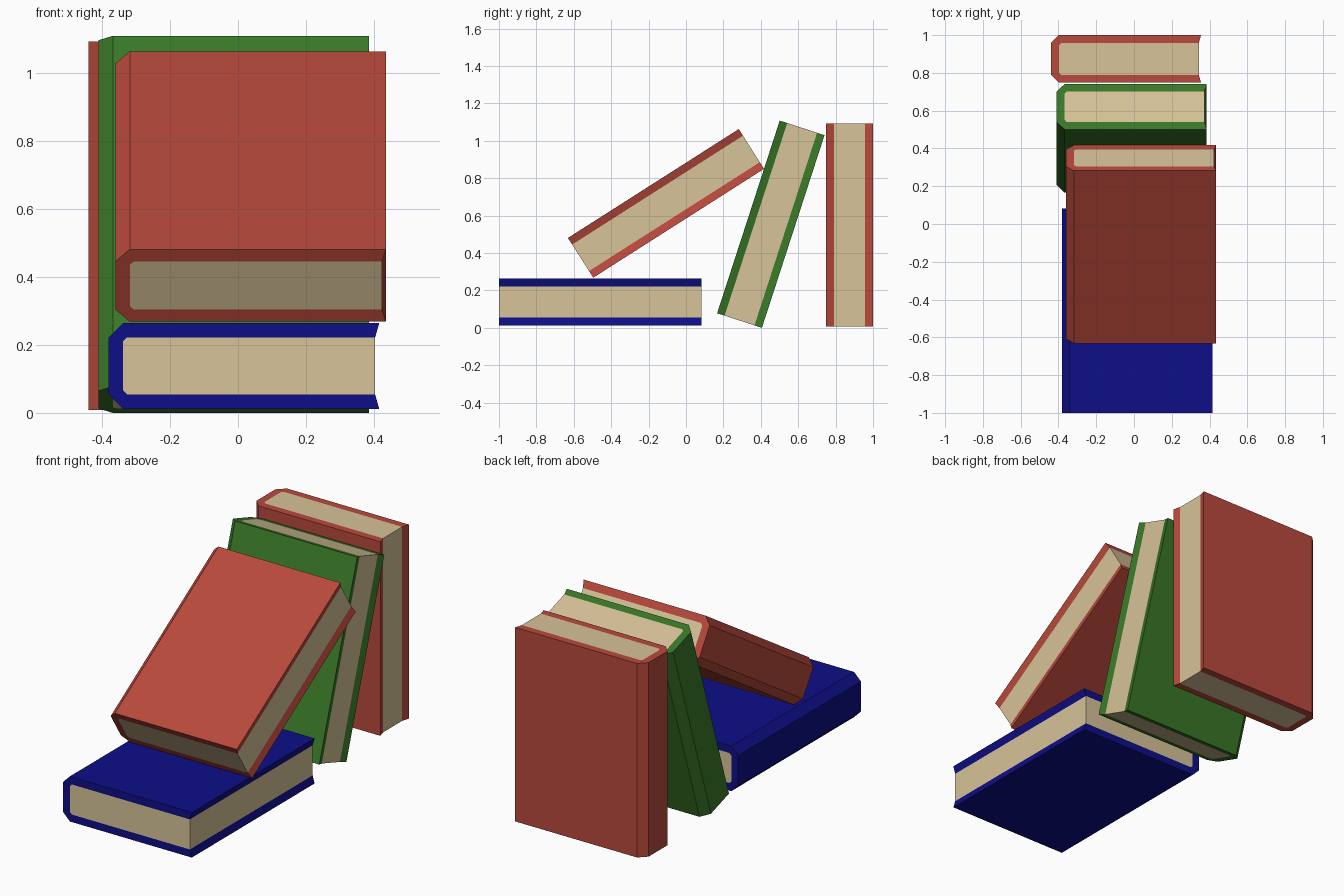
import bpy, bmesh, math
from mathutils import Vector

if "Cube" in bpy.data.objects:
    bpy.data.objects.remove(bpy.data.objects["Cube"])

W, L, T = 0.795, 1.083, 0.252      # spine-to-edge width, length, thickness
C, B = 0.042, 0.042                # chamfer on the spine, cover board thickness


def material(name, rgb):
    m = bpy.data.materials.new(name)
    m.diffuse_color = (*rgb, 1)
    m.use_nodes = True
    m.node_tree.nodes["Principled BSDF"].inputs["Base Color"].default_value = m.diffuse_color
    return m


red = material("red cover", (0.485, 0.067, 0.045))
green = material("green cover", (0.041, 0.188, 0.021))
blue = material("blue cover", (0.0044, 0.0044, 0.242))
paper = material("paper", (0.679, 0.546, 0.314))

# Outline across the book: (distance from spine, height through thickness)
OUTER = [(W - 0.012, B), (W, 0), (C, 0), (0, C),
         (0, T - C), (C, T), (W, T), (W - 0.012, T - B)]
# Edge of the page block seen on the book ends, near the spine
INNER = [(C + 0.012, T - B), (C, T - B - 0.012), (C, B + 0.012), (C + 0.012, B)]


def book(name, cover, x, y, z, angle):
    bm = bmesh.new()
    ends = []
    for s in (0, L):
        outer = [bm.verts.new((u, s, v)) for u, v in OUTER]
        inner = [bm.verts.new((u, s, v)) for u, v in INNER]
        ends.append(outer)
        # cover end, a C shape
        bm.faces.new(outer + inner)
        # page end, flush with the cover
        pages = bm.faces.new([outer[0], outer[-1]] + inner)
        pages.material_index = 1
    # boards, spine and fore edge; the last side is the paper fore edge
    n = len(OUTER)
    for i in range(n):
        j = (i + 1) % n
        f = bm.faces.new((ends[0][i], ends[0][j], ends[1][j], ends[1][i]))
        f.material_index = 1 if i == n - 1 else 0
    bmesh.ops.recalc_face_normals(bm, faces=bm.faces)
    me = bpy.data.meshes.new(name)
    bm.to_mesh(me)
    bm.free()
    me.materials.append(cover)
    me.materials.append(paper)
    ob = bpy.data.objects.new(name, me)
    ob.location = Vector((x, y, z))
    ob.rotation_euler.x = math.radians(angle)
    bpy.context.collection.objects.link(ob)


# Row of books, from lying flat to standing upright
book("flat_blue_book", blue, -0.38, -1.0, 0.012, 0)
book("leaning_red_book", red, -0.36, -0.496, 0.268, 32.5)
book("tilted_green_book", green, -0.41, 0.406, 0.0, 72)
book("upright_red_book", red, -0.44, 1.0, 0.008, 90)
